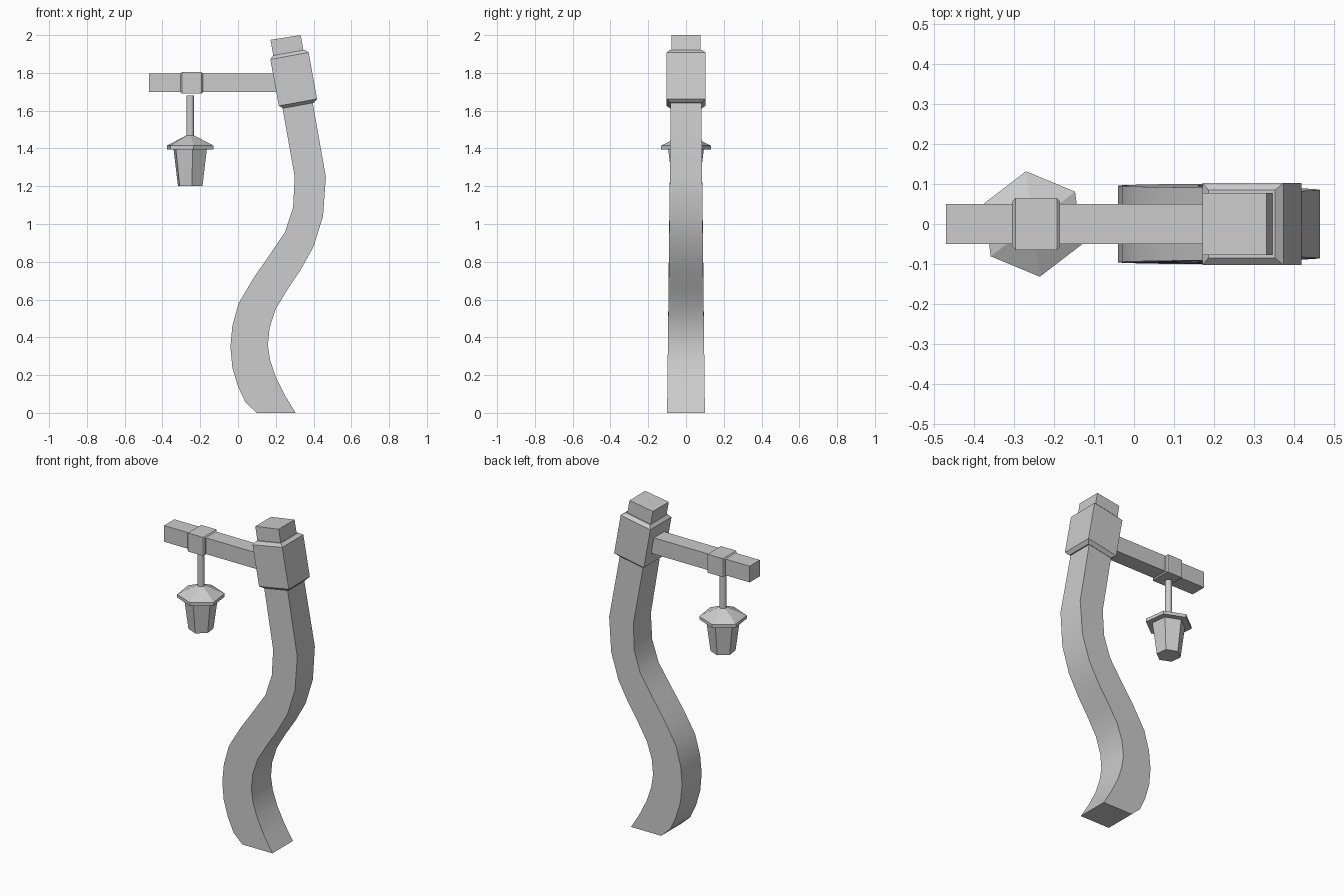
import bpy, bmesh
from math import cos, sin, radians
from mathutils import Matrix, Vector

if "Cube" in bpy.data.objects:
    bpy.data.objects.remove(bpy.data.objects["Cube"])


def loft(name, rings, smooth=None):
    """Closed skin through a list of equally sized vertex rings."""
    bm = bmesh.new()
    vs = [[bm.verts.new(p) for p in r] for r in rings]
    n = len(rings[0])
    for a, b in zip(vs, vs[1:]):
        for i in range(n):
            j = (i + 1) % n
            bm.faces.new((a[i], a[j], b[j], b[i]))
    bm.faces.new(vs[0][::-1])
    bm.faces.new(vs[-1])
    bmesh.ops.recalc_face_normals(bm, faces=bm.faces[:])
    me = bpy.data.meshes.new(name)
    bm.to_mesh(me)
    bm.free()
    ob = bpy.data.objects.new(name, me)
    bpy.context.collection.objects.link(ob)
    if smooth:
        bpy.context.view_layer.objects.active = ob
        ob.select_set(True)
        bpy.ops.object.shade_smooth_by_angle(angle=radians(smooth))
        ob.select_set(False)
    return ob


def rect(hx, hy, h):
    return [Vector((sx * hx, sy * hy, h)) for sx, sy in ((-1, -1), (1, -1), (1, 1), (-1, 1))]


def boxed(name, sections, matrix):
    """Rectangular sections stacked along local z, then placed."""
    return loft(name, [[matrix @ v for v in rect(*s)] for s in sections])


def turned(name, profile, sides, start=0, smooth=None):
    """Polygonal stack of (radius, z) around the lantern axis."""
    rings = []
    for r, z in profile:
        angles = [radians(start + 360 * i / sides) for i in range(sides)]
        rings.append([(-0.253 + r * cos(a), r * sin(a), z) for a in angles])
    return loft(name, rings, smooth)


# Curved post: left and right edges, tapering slightly in depth
left = [(.10, 0), (.04, .055), (0, .14), (-.03, .24), (-.04, .35), (-.03, .46), (.003, .58),
        (.08, .71), (.17, .84), (.25, .96), (.292, 1.09), (.30, 1.25), (.172, 1.975)]
right = [(.305, 0), (.25, .09), (.20, .19), (.17, .28), (.158, .36), (.167, .45), (.20, .55),
         (.26, .65), (.33, .755), (.40, .88), (.45, 1.04), (.465, 1.25), (.332, 2.0)]
rings = []
for (lx, lz), (rx, rz) in zip(left, right):
    d = .10 - .0115 * (lz + rz) / 2
    rings.append([(lx, -d, lz), (rx, -d, rz), (rx, d, rz), (lx, d, lz)])
loft("post", rings, 30)

# Chamfered collar, tilted with the post
boxed("collar", [(.083, .083, -.142), (.103, .103, -.125), (.103, .103, .125), (.085, .085, .142)],
      Matrix.Translation((.295, 0, 1.767)) @ Matrix.Rotation(radians(-10.3), 4, 'Y'))

# Horizontal arm and its clamp (local z runs along world x)
along_x = Matrix.Rotation(radians(90), 4, 'Y')
boxed("arm", [(.05, .05, -.47), (.05, .05, .27)],
      Matrix.Translation((0, 0, 1.748)) @ along_x)
boxed("arm_clamp", [(.050, .056, -.06), (.057, .065, -.052), (.057, .065, .052), (.050, .056, .06)],
      Matrix.Translation((-.245, 0, 1.747)) @ along_x)

# Hanging lantern
turned("hanging_rod", [(.021, 1.455), (.021, 1.68)], 8, 22.5, 50)
turned("lantern_roof", [(.133, 1.395), (.133, 1.415), (.024, 1.468)], 6, 37.5)
turned("lantern_body", [(.070, 1.20), (.096, 1.40)], 6, 37.5)
